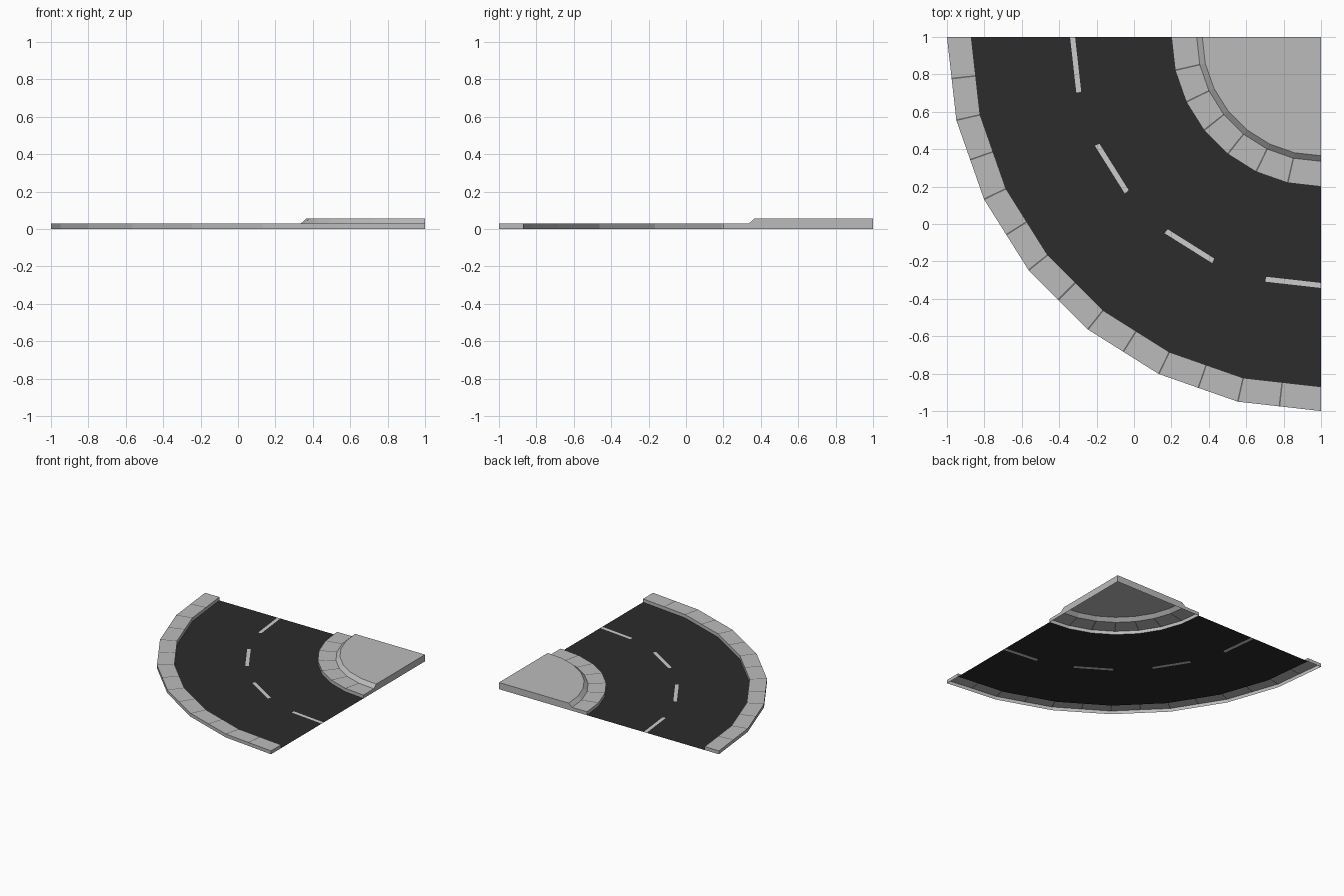
import bpy, bmesh
from math import cos, sin, pi

if "Cube" in bpy.data.objects:
    bpy.data.objects.remove(bpy.data.objects["Cube"])

SEGS = 7                      # straight segments in the quarter turn
STEP = pi / 2 / SEGS
CURB_Z, ISLAND_Z = 0.028, 0.055


def material(name, r, g, b):
    m = bpy.data.materials.new(name)
    m.diffuse_color = (r, g, b, 1)
    m.use_nodes = True
    m.node_tree.nodes["Principled BSDF"].inputs["Base Color"].default_value = m.diffuse_color
    return m


stone = material("stone", 0.5, 0.5, 0.5)
joint = material("joint", 0.14, 0.14, 0.14)
asphalt = material("asphalt", 0.025, 0.025, 0.025)
paint = material("paint", 0.8, 0.8, 0.8)


def point(r, z, a):
    """Point on the 7-sided quarter ring around the corner (1, 1)."""
    local = a - min(int(a / STEP + 1e-6), SEGS - 1) * STEP
    r *= cos(STEP / 2) / cos(local - STEP / 2)
    return (1 - r * cos(a), 1 - r * sin(a), z)


def sweep(name, profile, angles, mats, pick=lambda i, j: 0, cap=None):
    """Sweep an (r, z) profile round the corner; cap lists extra end points."""
    bm = bmesh.new()
    rows = [[bm.verts.new(point(r, z, a)) for r, z in profile] for a in angles]
    for i in range(len(rows) - 1):
        for j in range(len(profile) - 1):
            f = bm.faces.new((rows[i][j], rows[i][j + 1],
                              rows[i + 1][j + 1], rows[i + 1][j]))
            f.material_index = pick(i, j)
    if cap is not None:
        for row, a in ((rows[0], angles[0]), (rows[-1], angles[-1])):
            bm.faces.new(row + [bm.verts.new(point(r, z, a)) for r, z in cap])
    bmesh.ops.remove_doubles(bm, verts=bm.verts, dist=1e-5)
    bmesh.ops.recalc_face_normals(bm, faces=bm.faces)
    if sum(f.normal.z * f.calc_area() for f in bm.faces) < 0:
        bmesh.ops.reverse_faces(bm, faces=bm.faces)
    me = bpy.data.meshes.new(name)
    bm.to_mesh(me)
    bm.free()
    for m in mats:
        me.materials.append(m)
    bpy.context.collection.objects.link(bpy.data.objects.new(name, me))


def curb(name, profile, stones, radius, top, cap):
    """Row of kerb stones with thin dark joints on the top face."""
    d = 0.004 / radius
    angles, dark = [0], set()
    for k in range(1, stones):
        a = k * pi / 2 / stones
        n = len(angles)
        angles += [a - d, a, a + d]
        dark |= {n, n + 1}
    angles.append(pi / 2)
    sweep(name, profile, angles, [stone, joint],
          lambda i, j: int(i in dark and j == top), cap)


corners = [i * STEP for i in range(SEGS + 1)]

# road sheet with a painted dash on every other segment
sweep("road", [(0.8, 0), (1.315, 0), (1.342, 0), (1.87, 0)], corners,
      [asphalt, paint], lambda i, j: int(j == 1 and i % 2 == 0))

# kerbs, open underneath
curb("outer_curb", [(1.87, 0), (1.87, CURB_Z), (2, CURB_Z), (2, 0)],
     14, 1.93, 1, [])
curb("inner_curb", [(0.8, 0), (0.8, CURB_Z), (0.665, CURB_Z)],
     7, 0.73, 1, [(0.665, 0)])

# raised corner island with sloped rim
sweep("corner_island", [(0.665, CURB_Z), (0.635, ISLAND_Z), (0, ISLAND_Z)],
      corners, [stone], cap=[(0, 0), (0.665, 0)])
